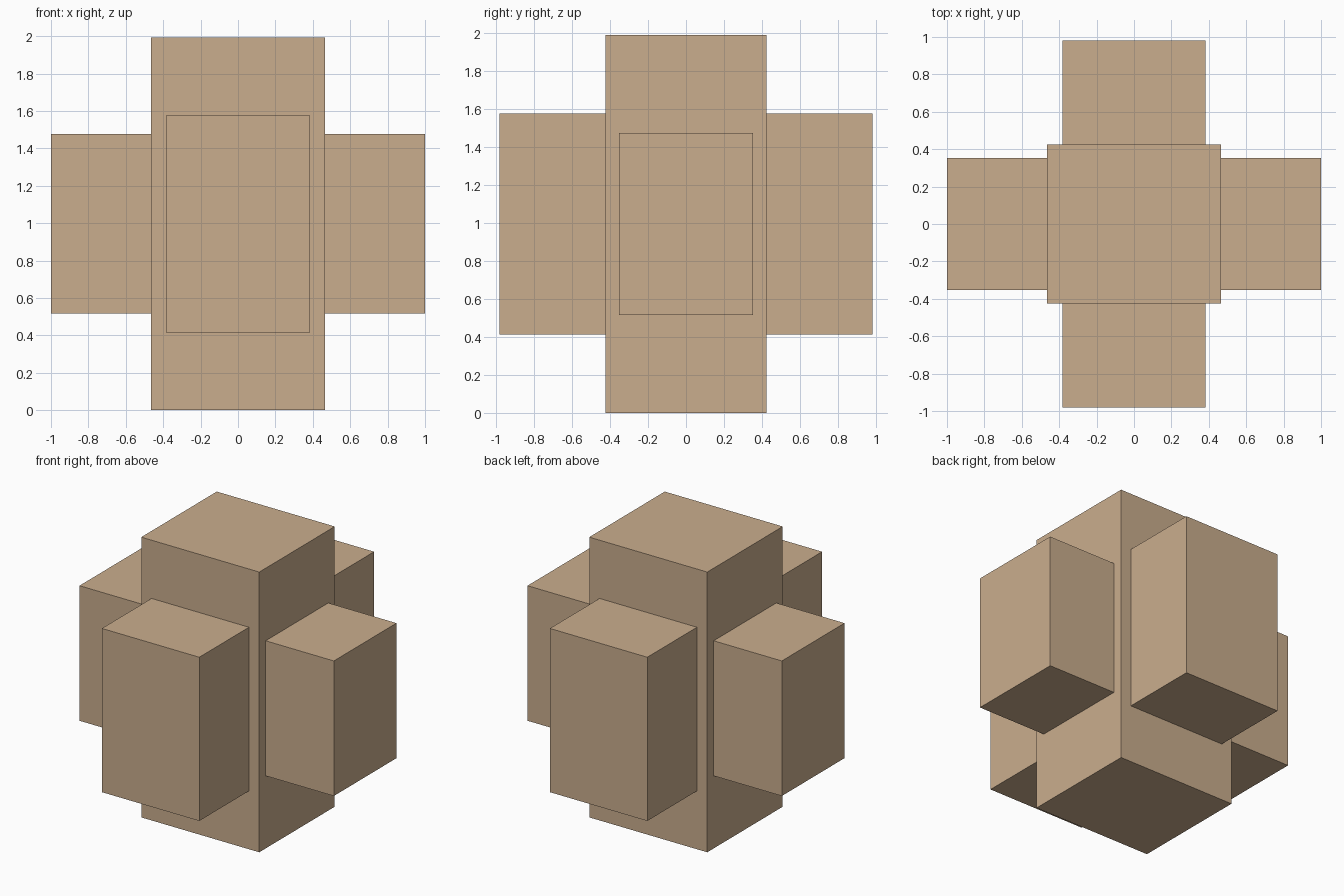
import bpy

if "Cube" in bpy.data.objects:
    bpy.data.objects.remove(bpy.data.objects["Cube"])

MID_Z = 0.996

tan = bpy.data.materials.new("tan")
tan.diffuse_color = (0.59, 0.42, 0.27, 1.0)
tan.use_nodes = True
tan.node_tree.nodes["Principled BSDF"].inputs["Base Color"].default_value = tan.diffuse_color


def block(name, size):
    """Box of the given full size, centred on the shared middle point."""
    bpy.ops.mesh.primitive_cube_add(size=1, location=(0, 0, MID_Z))
    ob = bpy.context.object
    ob.name = ob.data.name = name
    ob.scale = size
    bpy.ops.object.transform_apply(location=False, rotation=False, scale=True)
    ob.data.materials.append(tan)
    return ob


# Upright column, standing on the ground
block("upright_column", (0.928, 0.848, 2 * MID_Z))
# Bar passing through the column from left to right
block("side_to_side_bar", (2.0, 0.704, 0.96))
# Taller bar passing through from front to back
block("front_to_back_bar", (0.766, 1.964, 1.164))
